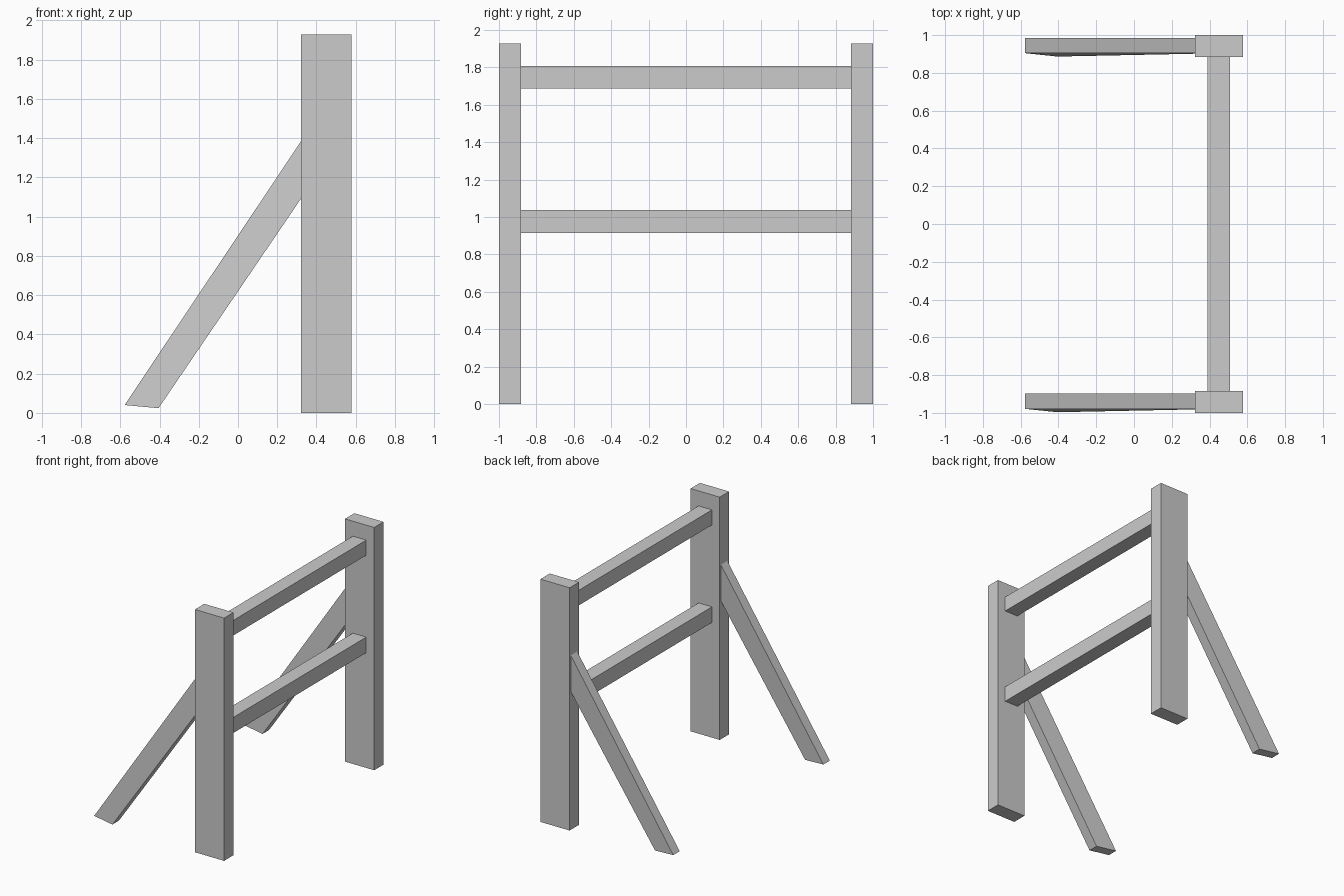
import bpy

if "Cube" in bpy.data.objects:
    bpy.data.objects.remove(bpy.data.objects["Cube"])


def make_mesh(name, verts, faces):
    mesh = bpy.data.meshes.new(name)
    mesh.from_pydata(verts, [], faces)
    mesh.update()
    obj = bpy.data.objects.new(name, mesh)
    bpy.context.collection.objects.link(obj)
    return obj


def prism(name, side_a, side_b):
    """Join two four-cornered outlines (low y, high y) into a solid."""
    faces = [(0, 1, 2, 3), (7, 6, 5, 4)]
    faces += [(i, i + 4, (i + 1) % 4 + 4, (i + 1) % 4) for i in range(4)]
    return make_mesh(name, side_a + side_b, faces)


def box(name, x0, x1, y0, y1, z0, z1):
    outline = [(x0, z0), (x1, z0), (x1, z1), (x0, z1)]
    return prism(name, [(x, y0, z) for x, z in outline],
                 [(x, y1, z) for x, z in outline])


# Brace outline in x, z with a sideways lean of each corner
BRACE = [(-0.578, 0.04, 0.0), (-0.405, 0.024, -0.018),
         (0.322, 1.093, -0.003), (0.322, 1.385, 0.0)]

# Each end: a post with a slightly twisted brace (same twist on both ends)
for side, mid in (("front", -0.9415), ("back", 0.9415)):
    box(side + "_post", 0.322, 0.578, mid - 0.0585, mid + 0.0585, 0.0, 1.927)
    low, high = mid - 0.037, mid + 0.044
    prism(side + "_brace", [(x, low + lean, z) for x, z, lean in BRACE],
          [(x, high + lean, z) for x, z, lean in BRACE])

# Cross rails between the posts
for name, z0, z1 in (("lower_rail", 0.914, 1.038), ("upper_rail", 1.688, 1.808)):
    box(name, 0.39, 0.508, -0.883, 0.883, z0, z1)
